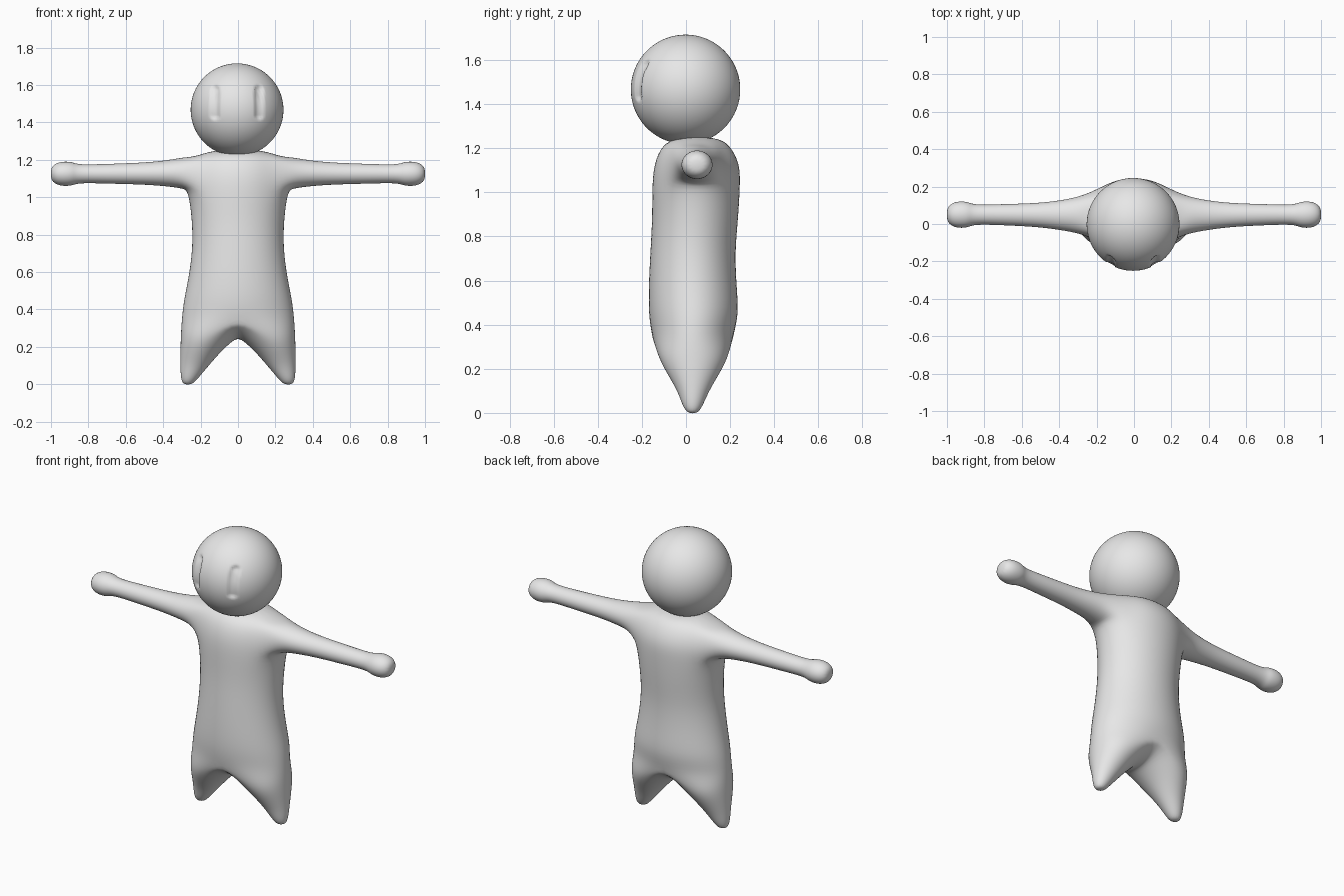
import bpy, bmesh, math

if "Cube" in bpy.data.objects:
    bpy.data.objects.remove(bpy.data.objects["Cube"])

grey = bpy.data.materials.new("light grey")
grey.diffuse_color = (0.8, 0.8, 0.8, 1)
grey.use_nodes = True
grey.node_tree.nodes["Principled BSDF"].inputs["Base Color"].default_value = grey.diffuse_color


def make_object(name, bm):
    bmesh.ops.recalc_face_normals(bm, faces=bm.faces)
    mesh = bpy.data.meshes.new(name)
    bm.to_mesh(mesh)
    bm.free()
    for p in mesh.polygons:
        p.use_smooth = True
    mesh.materials.append(grey)
    obj = bpy.data.objects.new(name, mesh)
    bpy.context.collection.objects.link(obj)
    return obj


def bridge(bm, a, b, closed=True):
    n = len(a)
    for i in range(n if closed else n - 1):
        j = (i + 1) % n
        bm.faces.new((a[i], a[j], b[j], b[i]))


# Body: right half, mirrored across x = 0
bm = bmesh.new()
GROW = 1.022  # offsets the shrinkage of the smoothing
STEP = math.pi / 8

# Leg: outer z, inner z, inner x, outer x, centre y, half depth
legs = [(-0.003, -0.003, 0.245, 0.292, 0.03, 0.022),
        (0.03, 0.03, 0.215, 0.306, 0.03, 0.045),
        (0.10, 0.095, 0.160, 0.308, 0.033, 0.070),
        (0.19, 0.165, 0.100, 0.308, 0.033, 0.118),
        (0.28, 0.222, 0.040, 0.305, 0.033, 0.158)]
rings = []
for zo, zi, xi, xo, yc, d in legs:
    ring = []
    for k in range(16):
        t = -math.pi / 2 + k * STEP
        c = math.cos(t)
        z = zo + (zi - zo) * (1 - c) / 2
        ring.append(bm.verts.new(((xi + xo) / 2 + (xo - xi) / 2 * c * GROW,
                                  yc + d * math.sin(t) * GROW, z)))
    rings.append(ring)
bm.faces.new(rings[0])

# Torso: z, half width, centre y, half depth
torso = [(0.36, 0.300, 0.030, 0.187),
         (0.45, 0.290, 0.035, 0.205),
         (0.57, 0.264, 0.030, 0.200),
         (0.73, 0.242, 0.030, 0.192),
         (0.88, 0.246, 0.042, 0.195),
         (1.035, 0.266, 0.046, 0.200),
         (1.13, 0.260, 0.050, 0.195),
         (1.215, 0.235, 0.045, 0.155),
         (1.252, 0.130, 0.050, 0.090)]
body = []
for z, w, yc, d in torso:
    ring = []
    for k in range(9):
        t = -math.pi / 2 + k * STEP
        x = 0 if k in (0, 8) else w * math.cos(t) * GROW
        ring.append(bm.verts.new((x, yc + d * math.sin(t) * GROW, z)))
    body.append(ring)

# Crotch arch joins the leg to the middle line
z0, _, yc, d = torso[0]
arch = []
for k in range(9, 16):
    s = math.sin(-math.pi / 2 + k * STEP)
    arch.append(bm.verts.new((0, yc + d * s * GROW, 0.245 + (z0 - 0.245) * s * s)))
rings.append(body[0] + arch)
for a, b in zip(rings, rings[1:]):
    bridge(bm, a, b)

# Torso sides, left open at the shoulder
for r in range(len(body) - 1):
    a, b = body[r], body[r + 1]
    if r in (5, 6):
        bridge(bm, a[:3], b[:3], False)
        bridge(bm, a[6:], b[6:], False)
    else:
        bridge(bm, a, b, False)
bm.faces.new(body[-1])

# Arm and rounded hand: x, centre y, centre z, half depth, half height
low, mid, high = body[5], body[6], body[7]
prev = low[2:7] + [mid[6]] + high[6:1:-1] + [mid[2]]
arm = [(0.295, 0.048, 1.130, 0.098, 0.084),
       (0.39, 0.047, 1.127, 0.080, 0.068),
       (0.52, 0.048, 1.126, 0.063, 0.058),
       (0.70, 0.050, 1.125, 0.057, 0.053),
       (0.855, 0.050, 1.125, 0.051, 0.048),
       (0.885, 0.050, 1.125, 0.069, 0.064),
       (0.935, 0.050, 1.125, 0.073, 0.067),
       (0.975, 0.050, 1.125, 0.062, 0.057),
       (1.002, 0.050, 1.125, 0.033, 0.031)]
for x, yc, zc, ry, rz in arm:
    ring = []
    for i in range(12):
        t = math.radians(-150 + 30 * i)
        ring.append(bm.verts.new((x, yc + ry * math.cos(t) * 1.035,
                                  zc + rz * math.sin(t) * 1.035)))
    bridge(bm, prev, ring)
    prev = ring
bm.faces.new(prev)

body_obj = make_object("body", bm)
mirror = body_obj.modifiers.new("mirror", 'MIRROR')
mirror.use_clip = True
mirror.merge_threshold = 0.0005
smooth = body_obj.modifiers.new("smooth", 'SUBSURF')
smooth.levels = smooth.render_levels = 2

# Head: sphere with two shallow upright eye grooves
bm = bmesh.new()
R = 0.248
bmesh.ops.create_uvsphere(bm, u_segments=128, v_segments=80, radius=R)
for v in bm.verts:
    if v.co.y < 0:
        dx = abs(v.co.x) - 0.118
        dz = max(abs(v.co.z - 0.04) - 0.07, 0)
        dist = math.hypot(dx, dz)
        f = min(max((0.025 - dist) / 0.012, 0), 1)
        v.co *= 1 - 0.05 * f * f * (3 - 2 * f)
head = make_object("head", bm)
head.location = (-0.005, -0.002, 1.467)
